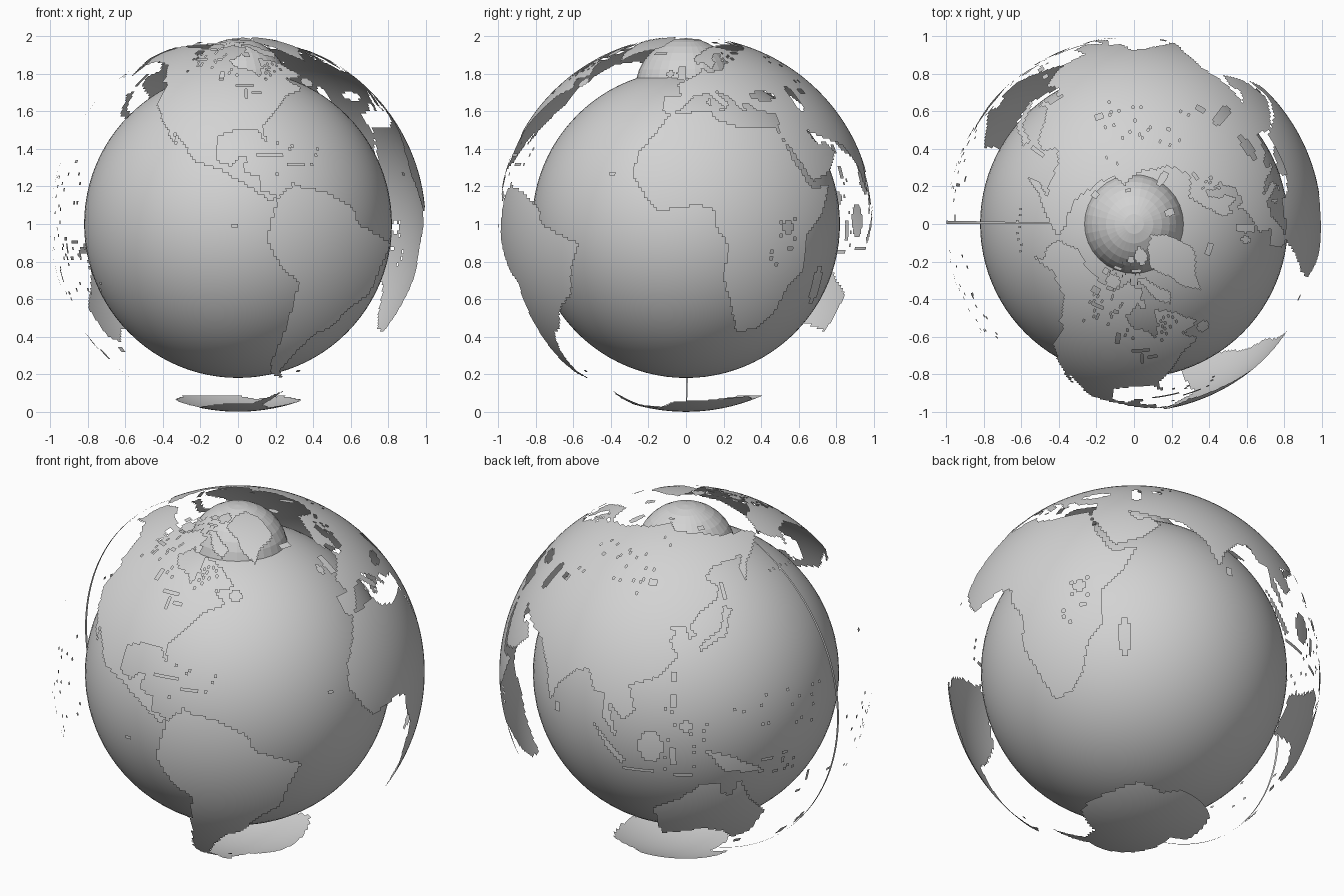
import bpy
import bmesh
import random
from math import sin, cos, radians, floor, ceil, tau

random.seed(4)
default_cube = bpy.data.objects.get("Cube")
if default_cube:
    bpy.data.objects.remove(default_cube, do_unlink=True)

# One plain grey for everything
grey = bpy.data.materials.new("plain_grey")
grey.use_nodes = True
tone = (0.65, 0.65, 0.65, 1)
grey.diffuse_color = tone
grey.node_tree.nodes["Principled BSDF"].inputs["Base Color"].default_value = tone


def add_object(name, bm, smooth, height=1):
    """Turn a bmesh into a named object standing at the given height."""
    for face in bm.faces:
        face.smooth = smooth
    mesh = bpy.data.meshes.new(name)
    bm.to_mesh(mesh)
    bm.free()
    mesh.materials.append(grey)
    obj = bpy.data.objects.new(name, mesh)
    obj.location.z = height
    bpy.context.collection.objects.link(obj)
    return obj


def add_ball(name, segments, rings, radius, height, smooth):
    bm = bmesh.new()
    bmesh.ops.create_uvsphere(bm, u_segments=segments, v_segments=rings, radius=radius)
    return add_object(name, bm, smooth, height)


def is_inside(px, py, outline):
    """Even-odd test of a point against a closed outline."""
    inside = False
    previous_x, previous_y = outline[-1]
    for x, y in outline:
        if (y > py) != (previous_y > py):
            if px < x + (previous_x - x) * (py - y) / (previous_y - y):
                inside = not inside
        previous_x, previous_y = x, y
    return inside


def wrap(lon):
    return (lon + 180) % 360 - 180


def raster(outline):
    """One-degree cells (west, south corner) whose middle lies in the outline."""
    lons, lats = zip(*outline)
    return {(wrap(lon), lat)
            for lon in range(floor(min(lons)), ceil(max(lons)))
            for lat in range(max(-90, floor(min(lats))), ceil(max(lats)))
            if is_inside(lon + 0.5, lat + 0.5, outline)}


def oval(lon, lat, half_width, half_height):
    return [(lon + half_width * cos(tau * i / 16), lat + half_height * sin(tau * i / 16))
            for i in range(16)]


def ovals(group):
    """Cells of a named group of oval islands or lakes."""
    return set().union(*(raster(oval(*size)) for size in group.values()))


def scatter(count, west, east, south, north):
    """Single-cell islets or ponds sprinkled over a region."""
    return {(wrap(random.randrange(west, east)), random.randrange(south, north))
            for _ in range(count)}


def add_shell(name, cells):
    """Thin patch of the outer unit sphere, one face per cell."""
    bm = bmesh.new()
    corners = {}

    def corner(lon, lat):
        key = (0, lat) if abs(lat) == 90 else (wrap(lon), lat)
        if key not in corners:
            u, v = radians(key[0]), radians(lat)
            corners[key] = bm.verts.new((cos(u) * cos(v), sin(u) * cos(v), sin(v)))
        return corners[key]

    for lon, lat in sorted(cells):
        loop = (corner(lon, lat), corner(lon + 1, lat),
                corner(lon + 1, lat + 1), corner(lon, lat + 1))
        bm.faces.new(list(dict.fromkeys(loop)))
    return add_object(name, bm, True)


# Inner ocean ball and the faceted polar ball that pokes through it
add_ball("ocean_ball", 96, 48, 0.82, 1, True)
add_ball("polar_ball", 32, 16, 0.27, 1.72, False)

# Inland water, removed from every land patch
lakes = ovals({
    "black_sea": (34, 43, 6, 1.7), "caspian_sea": (51, 42, 2.4, 5), "aral_sea": (60, 45, 2, 1),
    "upper_lake": (-87, 47.5, 4, 1), "middle_lake": (-86.5, 44, 1, 2), "lower_lake": (-82, 44.5, 2, 1),
    "african_lake": (33, -1, 2, 2), "white_sea": (38, 65.5, 3, 1), "bear_lake": (-120, 66, 3, 1),
    "slave_lake": (-114, 61.5, 3, 1), "prairie_lake": (-98, 52, 1, 2), "siberian_lake": (108, 53, 2, 1),
})
lakes |= scatter(30, -120, -90, 52, 68) | scatter(16, -78, -65, 50, 60)
lakes |= scatter(24, 60, 130, 48, 72) | scatter(9, 27, 36, -14, 5) | scatter(8, 24, 34, 60, 66)

# Mainland outlines, as (longitude, latitude) in degrees
north_america = [
    (-168, 66), (-156, 71), (-128, 70), (-108, 68), (-95, 72), (-82, 69), (-87, 65), (-94, 60),
    (-92, 57), (-82, 55), (-79, 51), (-77, 57), (-77, 62), (-70, 61), (-65, 59), (-56, 52),
    (-66, 50), (-60, 46), (-70, 43), (-76, 36), (-81, 31), (-80, 25), (-83, 30), (-90, 30),
    (-97, 28), (-97, 20), (-92, 18), (-90, 21), (-87, 21), (-88, 16), (-83, 15), (-83, 10),
    (-77, 9), (-80, 7), (-86, 11), (-94, 16), (-105, 20), (-109, 26), (-114, 31), (-110, 23),
    (-115, 29), (-124, 40), (-124, 48), (-135, 58), (-150, 60), (-164, 55), (-158, 59), (-165, 61)]
south_america = [
    (-77, 9), (-72, 12), (-62, 10), (-52, 5), (-50, 0), (-35, -6), (-39, -14), (-41, -22),
    (-48, -26), (-54, -34), (-58, -35), (-62, -39), (-65, -43), (-69, -51), (-66, -55), (-73, -53),
    (-75, -47), (-73, -38), (-70, -18), (-76, -14), (-81, -5), (-80, 1)]
africa = [
    (-6, 36), (10, 37), (11, 34), (20, 31), (34, 31), (37, 21), (43, 11), (51, 12), (47, 4),
    (40, -4), (40, -15), (35, -20), (32, -28), (27, -34), (19, -35), (12, -17), (13, -7),
    (9, 0), (9, 4), (4, 6), (-8, 4), (-13, 9), (-17, 15), (-16, 22), (-10, 30)]
europe = [
    (-9, 37), (-9, 43), (-2, 43), (-4, 48), (2, 51), (8, 54), (9, 57), (11, 54), (20, 55),
    (23, 59), (29, 60), (22, 60), (25, 65), (21, 65), (17, 61), (18, 59), (14, 55), (11, 59),
    (6, 58), (5, 62), (15, 68), (26, 71), (41, 67), (60, 69), (36, 36), (28, 37), (26, 40),
    (23, 40), (24, 37), (22, 37), (19, 42), (13, 45), (18, 40), (16, 38), (10, 44), (4, 43),
    (0, 40), (-2, 37), (-6, 36)]
asia = [
    (60, 69), (68, 72), (80, 73), (104, 78), (113, 74), (140, 73), (160, 70), (180, 69),
    (190, 66), (178, 63), (163, 58), (156, 51), (156, 57), (163, 61), (142, 59), (135, 55),
    (141, 52), (140, 48), (130, 43), (127, 39), (129, 36), (126, 35), (125, 39), (118, 39),
    (122, 37), (119, 35), (122, 30), (116, 23), (106, 20), (109, 12), (105, 9), (100, 13),
    (104, 1), (98, 9), (98, 16), (94, 16), (91, 22), (87, 21), (80, 15), (78, 8), (73, 19),
    (66, 25), (57, 27), (48, 30), (51, 25), (56, 26), (59, 22), (52, 16), (44, 13), (39, 21),
    (35, 28), (36, 36)]
australia = [
    (114, -22), (122, -18), (130, -12), (136, -12), (136, -16), (140, -17), (142, -11),
    (146, -19), (153, -26), (150, -37), (144, -39), (138, -34), (131, -32), (116, -35)]
antarctica = [
    (-180, -91), (-180, -78), (-150, -77), (-100, -73), (-75, -73), (-67, -68), (-58, -63),
    (-62, -74), (-40, -78), (-25, -75), (-10, -71), (30, -69), (55, -66), (75, -69), (90, -66),
    (135, -66), (170, -71), (163, -78), (180, -78), (180, -91)]
greenland = [
    (-44, 60), (-53, 66), (-55, 70), (-70, 76), (-60, 82), (-32, 84), (-18, 80), (-22, 70), (-40, 65)]
mainlands = dict(north_america=north_america, south_america=south_america, africa=africa,
                 europe=europe, asia=asia, australia=australia, antarctica=antarctica,
                 greenland=greenland)
for name, outline in mainlands.items():
    add_shell(name, raster(outline) - lakes)

# Long slanting islands
slanted = dict(
    baffin_island=[(-88, 73), (-78, 73), (-62, 66), (-65, 62), (-73, 65), (-80, 70)],
    japan=[(130, 31), (136, 34), (141, 36), (142, 40), (145, 44), (141, 45), (139, 38), (131, 34)],
    sumatra=[(95, 6), (98, 4), (106, -4), (105, -6), (101, -3)],
    new_guinea=[(131, 0), (138, -2), (147, -7), (151, -10), (146, -9), (138, -8), (134, -4)])
for name, outline in slanted.items():
    add_shell(name, raster(outline))

# Oval islands by region, with islets sprinkled round them
arctic = ovals({
    "iceland": (-18.5, 65, 5, 1.4), "svalbard": (18, 78.5, 6, 1.6), "novaya_zemlya": (58, 73.5, 4, 3),
    "taymyr_islands": (100, 79.5, 5, 1), "new_siberia": (143, 75, 5, 1), "victoria_island": (-110, 71, 7, 2),
    "banks_island": (-121, 73, 3, 1.5), "ellesmere": (-78, 80, 11, 2.7), "devon": (-87, 75.5, 6, 1),
    "southampton": (-84, 64.5, 2.5, 1.3), "melville": (-110, 75.5, 5, 1), "axel": (-95, 79, 5, 1.5),
})
add_shell("arctic_islands", arctic | scatter(25, -120, -70, 68, 79))
atlantic = ovals({
    "great_britain": (-2, 53.5, 2.5, 4), "ireland": (-8, 53, 2, 2), "newfoundland": (-56, 49, 3, 2),
    "cuba": (-79, 21.5, 4.5, 1), "hispaniola": (-71, 18.5, 2.6, 1), "sicily": (14, 37.5, 1.4, 1),
    "sardinia": (9.5, 40.5, 1, 2), "falklands": (-59, -51.5, 1.4, 1), "galapagos": (-90.5, -0.5, 1, 1),
    "madagascar": (47, -19, 2, 6), "sri_lanka": (81, 7.5, 1, 2), "cape_islands": (-24, 15.5, 1, 1),
})
add_shell("atlantic_islands", atlantic | scatter(8, -78, -60, 12, 26))
pacific = ovals({
    "sakhalin": (143, 50, 1, 4), "taiwan": (121, 23.5, 1, 1.5), "luzon": (121, 16, 1.4, 2.6),
    "mindanao": (125, 8, 1.7, 2), "borneo": (114, 1, 4, 5), "sulawesi": (121, -2, 1.4, 3.5),
    "java": (110, -7.5, 5, 1), "timor": (124, -8.5, 3, 1), "new_britain": (151, -5.5, 2, 1),
    "caledonia": (165, -21.5, 1.4, 1), "fiji": (178, -17.5, 1, 1), "vanuatu": (167.5, -16, 1, 2),
    "north_zealand": (176, -39, 1.7, 3), "south_zealand": (170, -44, 2.4, 2.2),
    "tasmania": (146.5, -42, 1.6, 1.4), "hawaii": (-155.5, 19.5, 1, 1), "vancouver": (-126, 50, 2, 1),
})
pacific |= scatter(14, 118, 132, -9, 14) | scatter(10, 152, 164, -11, -4)
pacific |= scatter(26, 184, 222, -24, 2) | scatter(16, 140, 176, 2, 16)
pacific |= {(wrap(lon), 51 + (lon // 4) % 2) for lon in range(172, 194, 3)}
add_shell("pacific_islands", pacific)

# Thin strip down the far meridian, joining the northern land to the southern cap
add_shell("meridian_strip", {(179, lat) for lat in range(-78, 65)})
